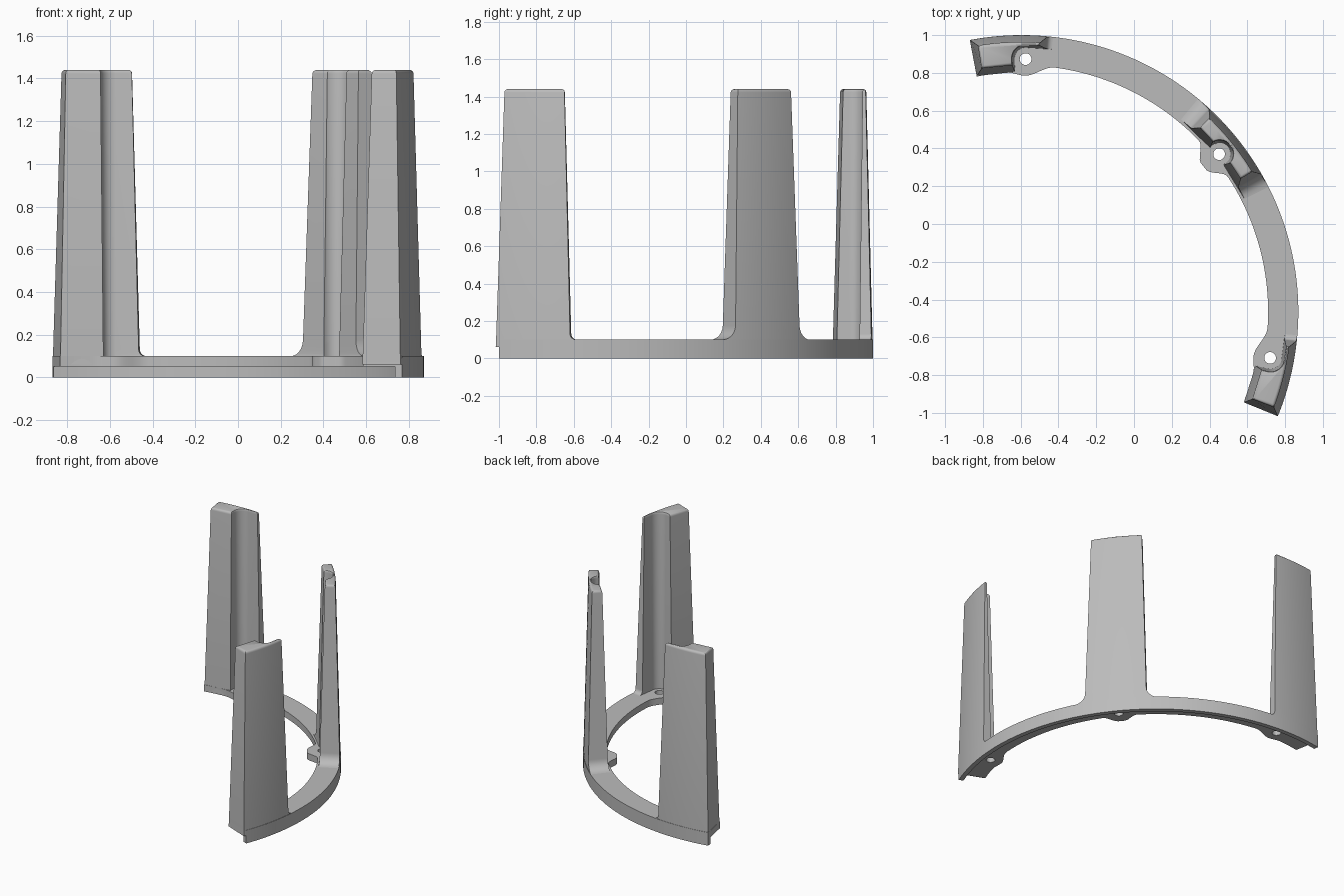
import bpy, bmesh
from math import sin, cos, pi, radians, sqrt

cube = bpy.data.objects.get("Cube")
if cube:
    bpy.data.objects.remove(cube, do_unlink=True)

# Shared layout: an arc segment around an off-centre axis
CX, CY, R = -0.595, -0.465, 1.465
R_IN, R_HOLE, R_LIP = 1.305, 1.338, 1.43
Z_STEP, Z_DECK, Z_TOP = 0.05, 0.10, 1.44
START, END = radians(-21.4), radians(100.8)
HOLES = {"front": radians(-10.5), "middle": radians(38.6), "back": radians(89.1)}

grey = bpy.data.materials.new("plain_grey")
grey.use_nodes = True
grey.diffuse_color = (0.5, 0.5, 0.5, 1)
grey.node_tree.nodes["Principled BSDF"].inputs["Base Color"].default_value = (0.5, 0.5, 0.5, 1)


def polar(r, a, z):
    return (CX + r * cos(a), CY + r * sin(a), z)


def loft(name, sections, angle=35):
    """Skin a list of equal-length closed sections and cap both ends."""
    bm = bmesh.new()
    rings = [[bm.verts.new(p) for p in s] for s in sections]
    n = len(rings[0])
    for lower, upper in zip(rings, rings[1:]):
        for i in range(n):
            j = (i + 1) % n
            bm.faces.new((lower[i], lower[j], upper[j], upper[i]))
    bm.faces.new(rings[0])
    bm.faces.new(rings[-1])
    bmesh.ops.recalc_face_normals(bm, faces=bm.faces)
    mesh = bpy.data.meshes.new(name)
    bm.to_mesh(mesh)
    bm.free()
    obj = bpy.data.objects.new(name, mesh)
    bpy.context.collection.objects.link(obj)
    mesh.materials.append(grey)
    return obj


def smooth(obj):
    bpy.ops.object.select_all(action="DESELECT")
    obj.select_set(True)
    bpy.context.view_layer.objects.active = obj
    bpy.ops.object.shade_smooth_by_angle(angle=radians(32))


def ease(t):
    t = max(0.0, min(1.0, t))
    return t * t * (3 - 2 * t)


# Base ring: inner edge swells around each screw hole
def inner_radius(a):
    swell = 0.072 * ease(1.25 - abs(a - HOLES["middle"]) * R_HOLE / 0.1)
    for key, sign in (("front", -1), ("back", 1)):
        u = sign * (a - HOLES[key]) * R_HOLE
        if u < 0:
            swell = max(swell, 0.055 * ease(1 + u / 0.16))
        else:
            swell = max(swell, 0.055 - 0.018 * ease(u / 0.1))
    return R_IN - swell


STEPS = 160
sections = []
for k in range(STEPS + 1):
    a = START + (END - START) * k / STEPS
    ri = inner_radius(a)
    sections.append([polar(r, a, z) for r, z in (
        (R, 0), (R, Z_DECK), (ri, Z_DECK), (ri, Z_STEP), (R_LIP, Z_STEP), (R_LIP, 0))])
base = loft("base_ring", sections)

# Screw holes
for key, a in HOLES.items():
    circle = [(0.031 * cos(t * pi / 16), 0.031 * sin(t * pi / 16)) for t in range(32)]
    x, y, _ = polar(R_HOLE, a, 0)
    cutter = loft(key + "_hole_cutter", [[(x + p, y + q, z) for p, q in circle] for z in (-0.1, 0.2)])
    cutter.hide_render = True
    mod = base.modifiers.new("hole", "BOOLEAN")
    mod.operation, mod.solver, mod.object = "DIFFERENCE", "EXACT", cutter
    bpy.context.view_layer.objects.active = base
    bpy.ops.object.modifier_apply(modifier=mod.name)
    bpy.data.objects.remove(cutter, do_unlink=True)
smooth(base)


# Posts: cross-section with a scoop around the hole, inset by d, side flare f
def post_section(key, sign, z, d, f):
    middle = key == "middle"
    lo, hi, r_in = (-0.215, 0.215, 1.32) if middle else (-0.111, 0.286, 1.27)
    lo, hi = lo + d - f, hi - d + (f if middle else 0)
    r_in += d
    s = 0.06 + 0.4 * d
    pts = [(lo + (hi - lo) * k / 16, min(R - d, R)) for k in range(17)]
    pts += [(hi, r_in), (s, r_in)]
    sweep = pi if middle else pi / 2
    for k in range(17):
        t = sweep * k / 16
        pts.append((s * cos(t), max(R_HOLE + s * sin(t), r_in + 0.0005 * sin(t))))
    pts += [(-s, r_in), (lo, r_in)] if middle else [(lo, R_HOLE + s)]
    return [polar(r, HOLES[key] + sign * u / 1.4, z) for u, r in pts]


def post(key, sign, fillet):
    levels = [(Z_DECK - 0.04, 0.001, fillet)]
    # Concave fillet at the foot
    for k in range(7):
        t = k / 6 * pi / 2
        z = Z_DECK + fillet * (1 - cos(t))
        levels.append((z, 0.036 * z / Z_TOP, fillet * (1 - sin(t))))
    # Rounded top edge
    for k in range(5):
        t = k / 4 * pi / 2
        levels.append((Z_TOP - 0.018 * (1 - sin(t)), 0.036 + 0.016 * (1 - cos(t)), 0))
    smooth(loft(key + "_post", [post_section(key, sign, *lv) for lv in levels]))


post("middle", 1, 0.075)
post("back", 1, 0.03)
post("front", -1, 0.03)
